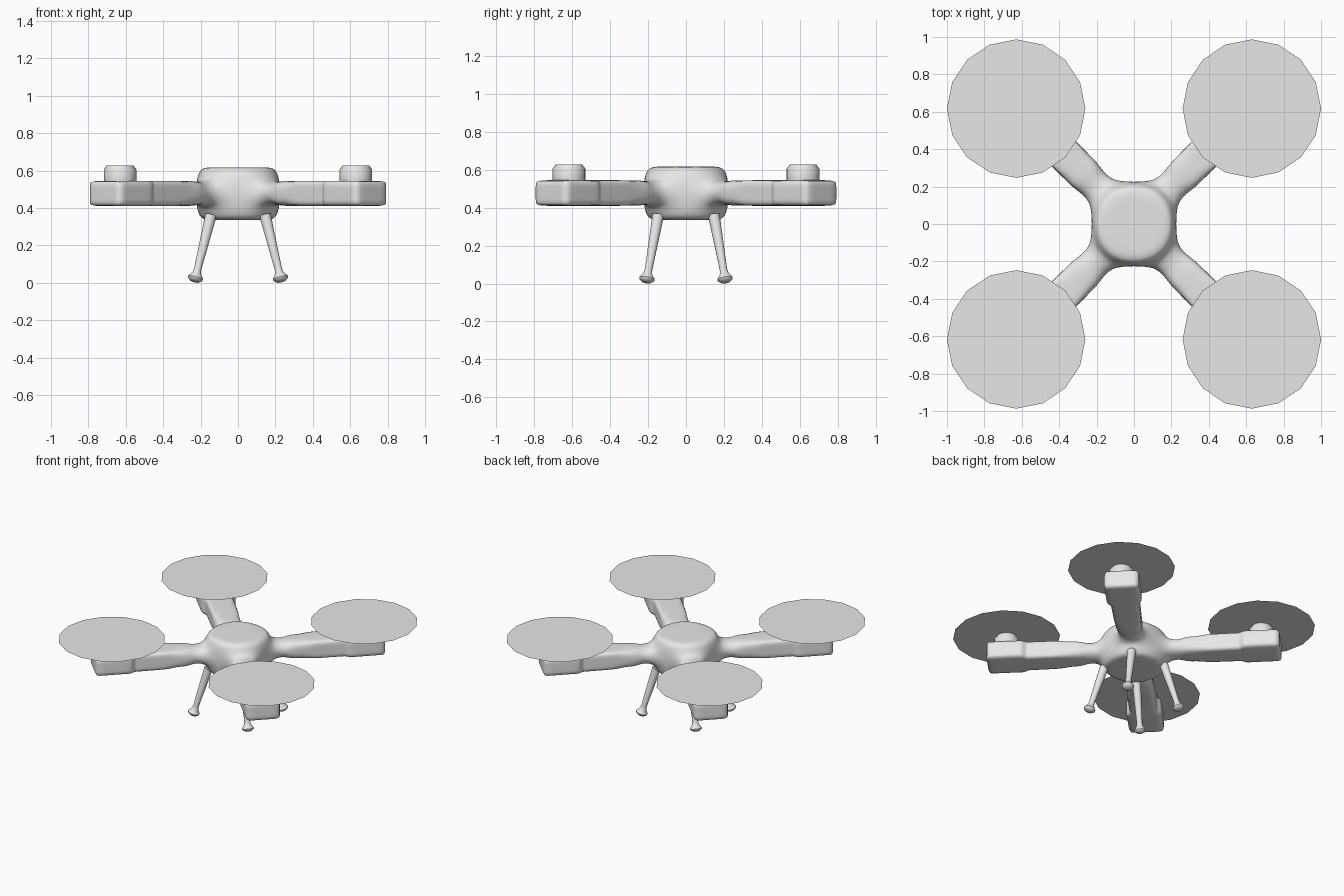
import bpy, bmesh
from math import cos, sin, pi, radians
from mathutils import Vector, Matrix

cube = bpy.data.objects.get("Cube")
if cube:
    bpy.data.objects.remove(cube, do_unlink=True)

grey = bpy.data.materials.new("light_grey")
grey.use_nodes = True
COLOUR = (0.8, 0.8, 0.8, 1)
grey.diffuse_color = COLOUR
grey.node_tree.nodes["Principled BSDF"].inputs["Base Color"].default_value = COLOUR


def finish(bm, name, smooth_angle=None):
    """Turn a bmesh into a linked object, smooth below the given angle."""
    mesh = bpy.data.meshes.new(name)
    bm.to_mesh(mesh)
    bm.free()
    mesh.materials.append(grey)
    obj = bpy.data.objects.new(name, mesh)
    bpy.context.collection.objects.link(obj)
    if smooth_angle:
        bpy.ops.object.select_all(action='DESELECT')
        obj.select_set(True)
        bpy.context.view_layer.objects.active = obj
        bpy.ops.object.shade_smooth_by_angle(angle=radians(smooth_angle))
    return obj


def lathe(name, profile, matrix, segments=16, smooth_angle=40):
    """Closed turned solid from (radius, height) points."""
    bm = bmesh.new()
    rings = [[bm.verts.new((r * cos(2 * pi * i / segments), r * sin(2 * pi * i / segments), h))
              for i in range(segments)] for r, h in profile]
    for low, high in zip(rings, rings[1:]):
        for i in range(segments):
            j = (i + 1) % segments
            bm.faces.new((low[i], low[j], high[j], high[i]))
    bm.faces.new(rings[0][::-1])
    bm.faces.new(rings[-1])
    bm.transform(matrix)
    return finish(bm, name, smooth_angle)


# Body: octagonal hub with four diagonal arms, smoothed as one surface
BOTTOM, TOP = 0.41, 0.545
LEVELS = [(0.335, 0.56), (0.335, 0.93), (BOTTOM, 1), (TOP, 1), (0.617, 0.93), (0.617, 0.56)]
STATIONS = [(0.32, 0.093), (0.42, 0.093), (0.70, 0.095),
            (0.735, 0.096), (0.772, 0.121), (1.015, 0.121)]
bm = bmesh.new()
crease = bm.edges.layers.float.new("crease_edge")
quarter_turns = [Matrix.Rotation(k * pi / 2, 4, 'Z') for k in range(4)]

hub = []
for z, scale in LEVELS:
    hub.append([bm.verts.new(turn @ Vector((x * scale, y * scale, z)))
                for turn in quarter_turns for x, y in ((0.225, 0.105), (0.105, 0.225))])
for level in range(len(hub) - 1):
    for i in range(8):
        if level == 2 and i % 2 == 0:
            continue  # opening where an arm joins
        j = (i + 1) % 8
        low, high = hub[level], hub[level + 1]
        bm.faces.new((low[i], low[j], high[j], high[i]))
bm.faces.new(hub[0][::-1])
bm.faces.new(hub[-1])

for k, turn in enumerate(quarter_turns):
    diagonal = turn @ Matrix.Rotation(pi / 4, 4, 'Z')
    p, q = 2 * k, 2 * k + 1
    previous = [hub[2][p], hub[2][q], hub[3][q], hub[3][p]]
    for n, (d, w) in enumerate(STATIONS):
        ring = [bm.verts.new(diagonal @ Vector(c)) for c in
                ((d, -w, BOTTOM), (d, w, BOTTOM), (d, w, TOP), (d, -w, TOP))]
        for i in range(4):
            j = (i + 1) % 4
            bm.faces.new((previous[i], previous[j], ring[j], ring[i]))
            if n > 0:
                edge = bm.edges.get((previous[i], ring[i]))
                edge[crease] = 0.3 if n == 1 else 0.45
            if n >= 3:
                bm.edges.get((ring[i], ring[j]))[crease] = 0.5
        previous = ring
    bm.faces.new(previous)
bmesh.ops.recalc_face_normals(bm, faces=bm.faces[:])
for face in bm.faces:
    face.smooth = True
body = finish(bm, "body")
subdivision = body.modifiers.new("smooth_surface", 'SUBSURF')
subdivision.levels = subdivision.render_levels = 3

# Motors, rotor discs and splayed legs at the four corners
MOTOR = [(0.085, 0.52), (0.087, 0.55), (0.087, 0.605), (0.07, 0.628)]
LEG = [(0.022, 0.003), (0.039, 0.016), (0.042, 0.024), (0.035, 0.035),
       (0.023, 0.052), (0.020, 0.075), (0.031, 0.375)]
for side, sx in (("left", 1), ("right", -1)):
    for end, sy in (("front", -1), ("back", 1)):
        label = end + "_" + side
        place = Matrix.Translation((0.63 * sx, 0.617 * sy, 0))
        lathe(label + "_motor", MOTOR, place)

        bm = bmesh.new()
        bmesh.ops.create_circle(bm, cap_ends=True, segments=16, radius=0.37,
                                matrix=place @ Matrix.Translation((0, 0, 0.631)))
        bmesh.ops.recalc_face_normals(bm, faces=bm.faces[:])
        for face in bm.faces:
            if face.normal.z < 0:
                face.normal_flip()
        finish(bm, label + "_rotor_disc")

        foot = Vector((0.233 * sx, 0.21 * sy, 0.003))
        hip = Vector((0.145 * sx, 0.147 * sy, 0.36))
        tilt = (hip - foot).to_track_quat('Z', 'Y').to_matrix().to_4x4()
        lathe(label + "_leg", LEG, Matrix.Translation(foot) @ tilt)
